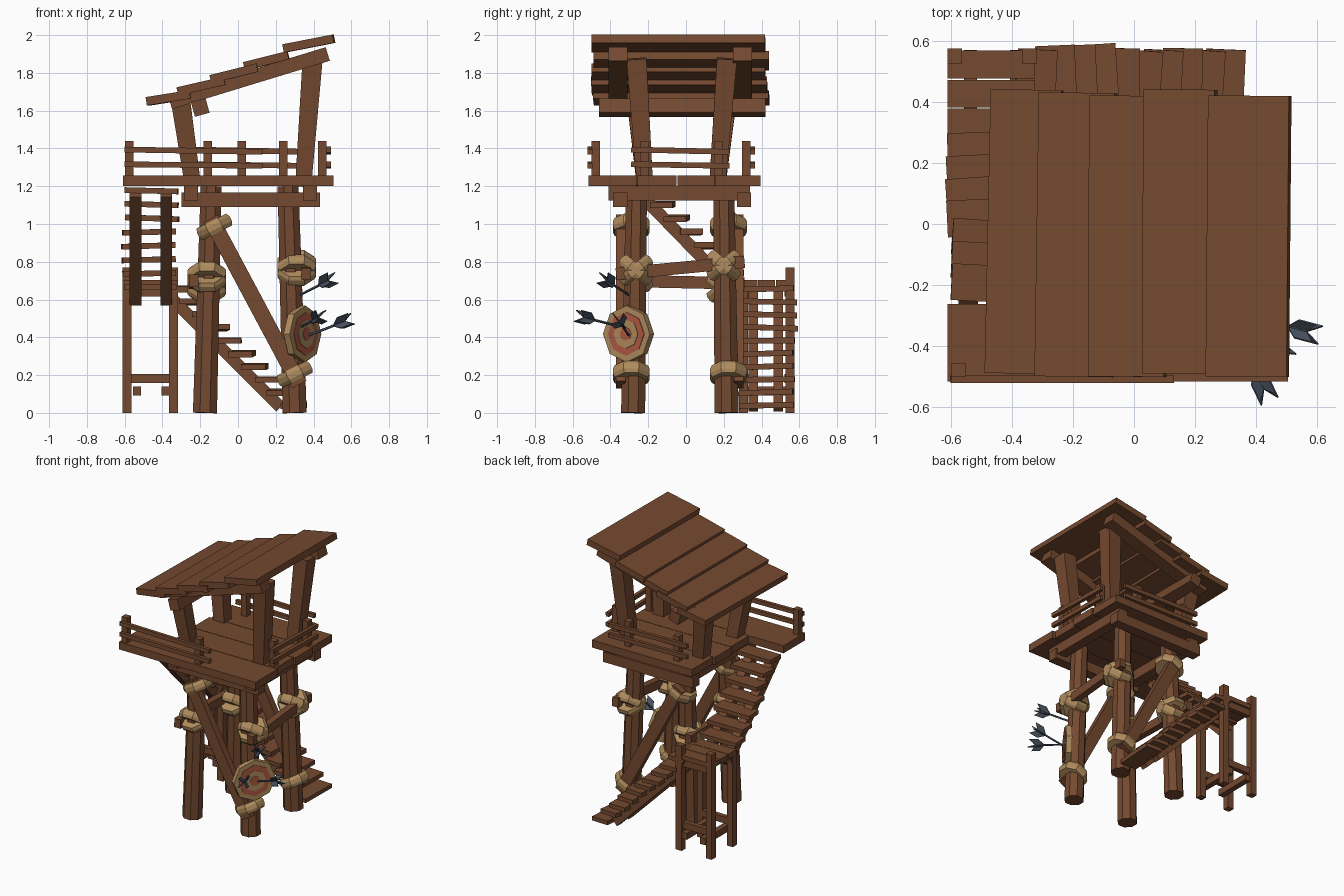
import bpy, math, random
from mathutils import Vector

if "Cube" in bpy.data.objects:
    bpy.data.objects.remove(bpy.data.objects["Cube"])

random.seed(4)


def material(name, rgb):
    m = bpy.data.materials.new(name)
    m.diffuse_color = (*rgb, 1)
    m.use_nodes = True
    m.node_tree.nodes["Principled BSDF"].inputs["Base Color"].default_value = m.diffuse_color
    return m


WOOD = material("brown_wood", (0.175, 0.067, 0.029))
ROPE = material("tan_rope", (0.43, 0.26, 0.11))
RED = material("target_red", (0.43, 0.10, 0.055))
STEEL = material("slate_feather", (0.065, 0.082, 0.115))


def make(name, verts, faces, mat):
    me = bpy.data.meshes.new(name)
    me.from_pydata(verts, [], faces)
    me.materials.append(mat)
    ob = bpy.data.objects.new(name, me)
    bpy.context.collection.objects.link(ob)
    return ob


def loft(name, p, q, rings, mat, up):
    """rings: list of (t along p-q, [(side, up) outline])"""
    p, q = Vector(p), Vector(q)
    d = (q - p).normalized()
    up = Vector(up)
    if abs(d.dot(up.normalized())) > 0.95:
        up = Vector((0, 1, 0))
    side = d.cross(up).normalized()
    up = side.cross(d)
    verts, n = [], len(rings[0][1])
    for t, outline in rings:
        verts += [p.lerp(q, t) + side * a + up * b for a, b in outline]
    faces = [tuple(range(n)), tuple(range(len(verts) - 1, len(verts) - n - 1, -1))]
    for k in range(len(rings) - 1):
        for i in range(n):
            j = (i + 1) % n
            faces.append((k * n + i, k * n + n + i, k * n + n + j, k * n + j))
    return make(name, verts, faces, mat)


def beam(name, p, q, w, h, up=(0, 0, 1), end=1.0, mat=WOOD):
    r = [(-w / 2, -h / 2), (w / 2, -h / 2), (w / 2, h / 2), (-w / 2, h / 2)]
    return loft(name, p, q, [(0, r), (1, [(a * end, b * end) for a, b in r])], mat, up)


def prism(name, p, q, radii, mat, n=8, up=(0, 0, 1), turn=0.0):
    rings = [(t, [(r * math.cos(turn + i * math.tau / n), r * math.sin(turn + i * math.tau / n))
                  for i in range(n)]) for t, r in radii]
    return loft(name, p, q, rings, mat, up)


def lash(name, c, axis, r=0.105, h=0.07):
    c, a = Vector(c), Vector(axis).normalized() * h / 2
    prism(name, c - a, c + a, [(0, r * 0.9), (0.3, r), (0.7, r), (1, r * 0.9)], ROPE, turn=math.pi / 8)


# main legs
for sx, xb, xt in (("left", -0.175, -0.142), ("right", 0.30, 0.265)):
    for sy, yb, yt in (("front", -0.28, -0.262), ("back", 0.215, 0.2)):
        prism(f"{sy}_{sx}_leg", (xb, yb, 0), (xt, yt, 1.2), [(0, 0.069), (1, 0.06)], WOOD,
              turn=math.pi / 8)

# diagonal braces on the front and back, with tilted lashings
for side, y, ly in (("front", -0.345, -0.29), ("back", 0.28, 0.225)):
    beam(f"{side}_brace", (-0.145, y, 1.03), (0.325, y, 0.15), 0.05, 0.085)
    for x, z in ((-0.125, 0.985), (0.30, 0.205)):
        lash(f"{side}_lashing", (x, ly, z), (-0.45, 0, 0.9))

# level braces on both sides, with crossed lashings
for side, x, cx, z0, z1 in (("right", 0.36, 0.31, 0.735, 0.80), ("left", -0.235, -0.165, 0.70, 0.685)):
    beam(f"{side}_brace", (x, -0.37, z0), (x, 0.31, z1), 0.05, 0.065)
    for y, z in ((-0.265, z0 + 0.02), (0.2, z1 - 0.02)):
        for t in (-0.65, 0.65):
            lash(f"{side}_crossed_lashing", (cx, y, z), (0, t, 0.8), 0.11, 0.065)

# platform frame and floor planks
for y in (-0.348, 0.307):
    beam("floor_beam_across", (-0.3, y, 1.128), (0.435, y, 1.128), 0.075, 0.075)
for x in (-0.248, 0.382):
    beam("floor_beam_deep", (x, -0.41, 1.163), (x, 0.34, 1.163), 0.075, 0.075)
for y0, y1, x0, x1 in ((-0.515, -0.262, -0.61, 0.505), (-0.258, -0.05, -0.33, 0.485),
                       (-0.046, 0.15, -0.34, 0.50), (0.154, 0.395, -0.325, 0.49)):
    y = (y0 + y1) / 2
    beam("floor_plank", (x0, y, 1.228), (x1, y, 1.228), y1 - y0, 0.055)

# railings: posts inside, two rails outside
def railing(name, posts, rail_a, rail_b):
    for x, y in posts:
        beam(name + "_post", (x, y, 1.25), (x, y, 1.44), 0.045, 0.045)
    for z, d in ((1.388, -0.012), (1.312, -0.008)):
        beam(name + "_rail", (*rail_a, z - d / 2), (*rail_b, z + d / 2), 0.025, 0.03)


railing("front_railing", ((-0.575, -0.478), (0.02, -0.478)), (-0.6, -0.508), (0.13, -0.508))
railing("back_railing", ((-0.16, 0.32), (0.24, 0.32)), (-0.26, 0.352), (0.38, 0.352))
railing("right_railing", ((0.445, -0.22), (0.445, 0.17)), (0.48, -0.29), (0.48, 0.23))

# roof posts leaning outwards
for yb, yt in ((-0.217, -0.262), (0.165, 0.217)):
    beam("roof_post_left", (-0.238, yb, 1.2), (-0.305, yt, 1.66), 0.085, 0.085, end=1.2)
    beam("roof_post_right", (0.345, yb, 1.2), (0.395, yt, 1.875), 0.085, 0.085, end=1.25)

# roof frame
for y in (-0.36, 0.30):
    beam("rafter", (-0.36, y, 1.645), (0.475, y, 1.9), 0.1, 0.075)
beam("roof_cross_beam", (-0.2, -0.46, 1.617), (-0.2, 0.42, 1.617), 0.08, 0.08, (-0.28, 0, 1))

# overlapping roof planks
for x, z, w, slope, skew, y0, y1 in (
        (-0.36, 1.668, 0.235, 9, 0.02, -0.49, 0.44), (-0.19, 1.73, 0.255, 13, 0.014, -0.5, 0.43),
        (-0.02, 1.797, 0.255, 14, 0.004, -0.50, 0.42), (0.15, 1.864, 0.24, 14, 0.004, -0.49, 0.44),
        (0.375, 1.955, 0.27, 11, 0.008, -0.5, 0.42)):
    a = math.radians(slope)
    beam("roof_plank", (x - skew / 2, y0, z), (x + skew / 2, y1, z), w, 0.045,
         (-math.sin(a), 0, math.cos(a)))

# lower stair flight, rising towards the left along the back
for y in (0.357, 0.488):
    beam("lower_stringer", (0.225, y, 0.03), (-0.365, y, 0.62), 0.05, 0.065)
for i in range(10):
    z = 0.04 + i * 0.0685
    x, j = 0.335 - z, random.uniform(-0.012, 0.012)
    beam("lower_step", (x + j, 0.287 + j / 2, z + j / 2), (x - j, 0.578 + j, z - j / 2), 0.13, 0.03)

# upper stair flight, rising towards the front along the left side
for x in (-0.543, -0.38):
    beam("upper_stringer", (x, 0.31, 0.59), (x, -0.25, 1.165), 0.063, 0.065)
for i in range(8):
    z = 0.665 + i * 0.073
    y, j = 0.98 - z, random.uniform(-0.012, 0.012)
    beam("upper_step", (-0.605 + j, y + j, z + j / 2), (-0.325 + j, y - j, z - j / 2), 0.12, 0.03)

# landing with posts and low ties
for x in (-0.587, -0.342):
    for y, top in ((0.305, 0.70), (0.55, 0.77)):
        beam("landing_post", (x, y, 0), (x, y, top), 0.048, 0.048)
for y0, y1 in ((0.285, 0.378), (0.382, 0.472), (0.476, 0.568)):
    y = (y0 + y1) / 2
    beam("landing_plank", (-0.61, y, 0.685), (-0.325, y, 0.685), y1 - y0, 0.035)
for y in (0.315, 0.54):
    beam("landing_tie_across", (-0.565, y, 0.183), (-0.365, y, 0.183), 0.035, 0.048)
    beam("landing_bearer", (-0.6, y, 0.64), (-0.33, y, 0.64), 0.035, 0.05)
for x in (-0.535, -0.385):
    beam("landing_tie_deep", (x, 0.285, 0.115), (x, 0.57, 0.115), 0.042, 0.048)

# round target on the front right leg, rings as thin plates
nrm = Vector((0.83, -0.56, 0)).normalized()
mid = Vector((0.345, -0.307, 0.418))
prism("target_board", mid - nrm * 0.025, mid + nrm * 0.015, [(0, 0.15), (1, 0.15)], ROPE)
for i, (r, m) in enumerate(((0.115, RED), (0.077, ROPE), (0.036, RED))):
    prism("target_ring", mid + nrm * 0.01, mid + nrm * (0.019 + i * 0.003), [(0, r), (1, r)], m)

# arrows: thin shaft with crossed swept feathers
for tail, tip in (((0.565, -0.352, 0.485), (0.36, -0.298, 0.405)),
                  ((0.425, -0.54, 0.505), (0.32, -0.32, 0.45)),
                  ((0.475, -0.42, 0.70), (0.30, -0.28, 0.61))):
    tail, tip = Vector(tail), Vector(tip)
    d = (tip - tail).normalized()
    prism("arrow_shaft", tail, tip, [(0, 0.007), (1, 0.007)], STEEL, n=5)
    s = d.cross(Vector((0, 0, 1))).normalized()
    u = s.cross(d)
    for k in range(4):
        a = k * math.pi / 2 + math.pi / 4
        o = s * math.cos(a) + u * math.sin(a)
        t = o.cross(d) * 0.003
        shape = [tail, tail + d * 0.07, tail + d * 0.025 + o * 0.043, tail - d * 0.04 + o * 0.043]
        make("arrow_feather", [v - t for v in shape] + [v + t for v in shape],
             [(0, 1, 2, 3), (7, 6, 5, 4)] + [(i, i + 4, (i + 1) % 4 + 4, (i + 1) % 4) for i in range(4)],
             STEEL)
